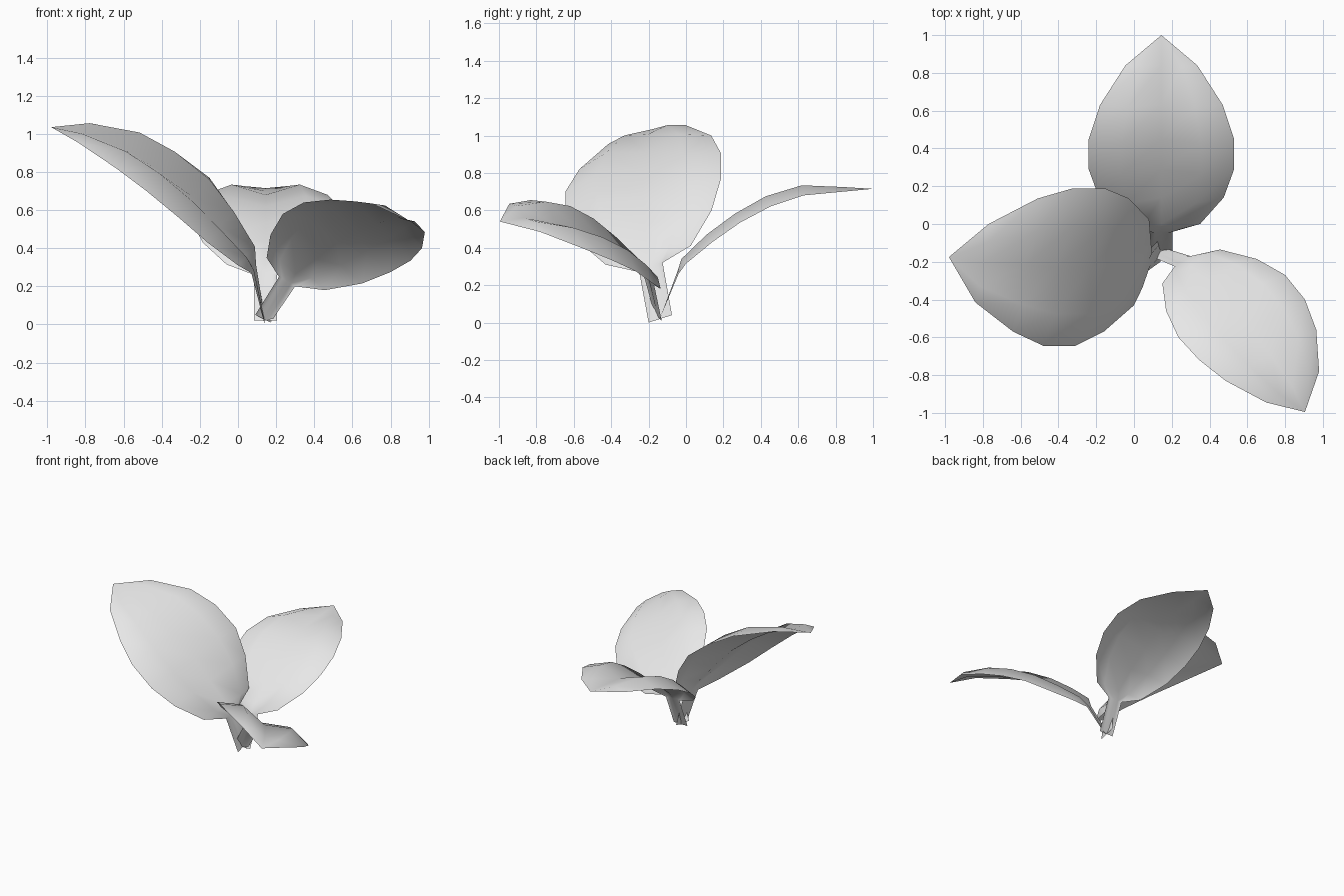
import bpy
import bmesh
from mathutils import Vector

cube = bpy.data.objects.get("Cube")
if cube:
    bpy.data.objects.remove(cube, do_unlink=True)

# One pale grey material shared by every leaf
grey = bpy.data.materials.new("pale_grey")
grey.use_nodes = True
grey.diffuse_color = (0.8, 0.8, 0.8, 1)
grey.node_tree.nodes["Principled BSDF"].inputs["Base Color"].default_value = grey.diffuse_color

# Height of the two lengthwise folds above the chord, from stem to tip
FOLD = [0, 0.01, 0.035, 0.05, 0.055, 0.06, 0.055, 0.025]


def build_leaf(name, margins, tip):
    """Skin a blade between paired margin points, with a fold on each half."""
    bm = bmesh.new()
    tip = Vector(tip)
    left = [Vector(row[:3]) for row in margins]
    right = [Vector(row[3:]) for row in margins]
    middle = [(a + b) / 2 for a, b in zip(left, right)] + [tip]

    rows = []
    for i, (a, b) in enumerate(zip(left, right)):
        along = middle[i + 1] - middle[max(i - 1, 0)]
        normal = (b - a).cross(along).normalized()
        if normal.z < 0:
            normal = -normal
        row = []
        for side in (-1, -0.55, 0, 0.55, 1):
            point = a.lerp(b, (side + 1) / 2)
            if abs(side) == 0.55:
                point += normal * FOLD[i]
            row.append(bm.verts.new(point))
        rows.append(row)

    # Blade strips, then a fan closing to the tip
    for lower, upper in zip(rows, rows[1:]):
        for j in range(len(lower) - 1):
            bm.faces.new((lower[j], lower[j + 1], upper[j + 1], upper[j]))
    point = bm.verts.new(tip)
    for a, b in zip(rows[-1], rows[-1][1:]):
        bm.faces.new((a, b, point))

    # Upper side faces the sky
    bm.normal_update()
    if sum(f.normal.z * f.calc_area() for f in bm.faces) < 0:
        bmesh.ops.reverse_faces(bm, faces=bm.faces[:])
    for face in bm.faces:
        face.smooth = True

    mesh = bpy.data.meshes.new(name)
    bm.to_mesh(mesh)
    bm.free()
    mesh.materials.append(grey)
    leaf = bpy.data.objects.new(name, mesh)
    bpy.context.collection.objects.link(leaf)
    return leaf


# Back leaf: symmetric rows of half width, depth and height
back_axis = 0.145
back_rows = [
    (.06, -.14, .02), (.06, -.04, .26), (.205, 0, .315), (.33, .14, .43),
    (.385, .29, .535), (.385, .45, .62), (.325, .63, .68), (.19, .84, .7),
]
build_leaf(
    "back_leaf",
    [(back_axis - w, y, z, back_axis + w, y, z) for w, y, z in back_rows],
    (back_axis, 1, .715),
)

# Large raised leaf: far margin, then near margin
build_leaf(
    "right_leaf",
    [
        (.14, -.075, .04, .14, -.2, 0),
        (.09, -.125, .32, .07, -.25, .27),
        (.08, .025, .41, 0, -.43, .31),
        (-.03, .137, .6, -.16, -.57, .43),
        (-.15, .187, .77, -.31, -.645, .56),
        (-.33, .187, .905, -.48, -.645, .7),
        (-.51, .135, 1, -.64, -.57, .82),
        (-.77, 0, 1.055, -.84, -.415, .955),
    ],
    (-.98, -.175, 1.035),
)

# Low front leaf: outer margin, then inner margin
build_leaf(
    "front_left_leaf",
    [
        (.17, -.13, .01, .09, -.17, .05),
        (.3, -.17, .2, .215, -.225, .25),
        (.455, -.135, .18, .15, -.315, .35),
        (.65, -.185, .215, .17, -.46, .47),
        (.8, -.27, .275, .235, -.6, .58),
        (.905, -.4, .335, .345, -.72, .64),
        (.965, -.56, .4, .485, -.83, .655),
        (.98, -.78, .485, .7, -.945, .635),
    ],
    (.905, -.995, .54),
)
